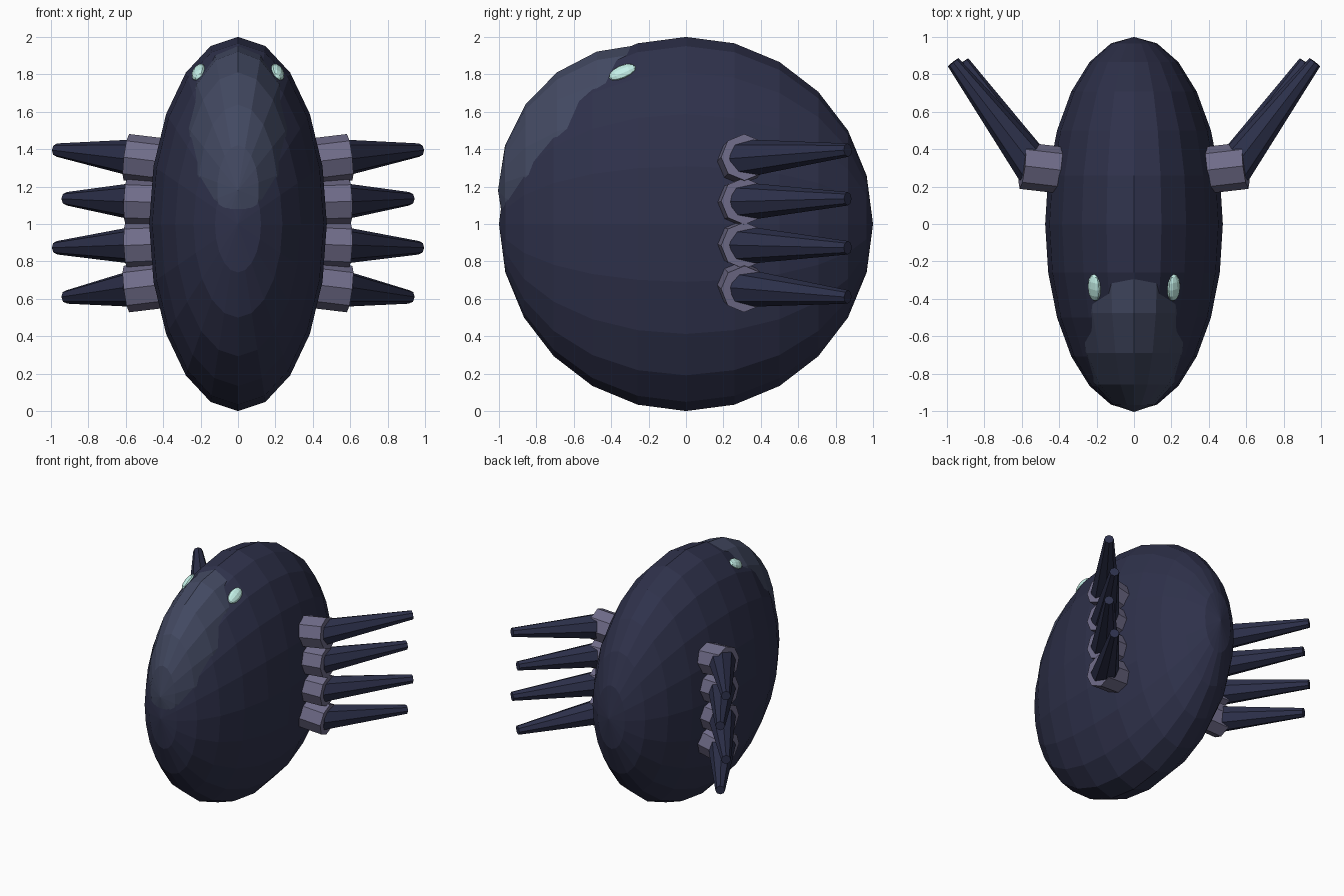
import bpy
from math import radians
from mathutils import Vector, Matrix

if "Cube" in bpy.data.objects:
    bpy.data.objects.remove(bpy.data.objects["Cube"])


def material(name, rgb):
    m = bpy.data.materials.new(name)
    m.diffuse_color = (*rgb, 1)
    m.use_nodes = True
    m.node_tree.nodes["Principled BSDF"].inputs["Base Color"].default_value = m.diffuse_color
    return m


NAVY = material("navy shell", (0.028, 0.031, 0.07))
SLATE = material("slate face", (0.055, 0.066, 0.12))
LEG = material("dark leg", (0.026, 0.03, 0.07))
JOINT = material("mauve joint", (0.16, 0.15, 0.25))
MINT = material("pale mint", (0.55, 0.87, 0.8))


def finish(name, mat):
    o = bpy.context.object
    o.name = name
    o.data.materials.append(mat)
    return o


def ellipsoid(name, centre, radii, segments, rings, mat):
    # flat-shaded sphere with its poles on the y axis
    bpy.ops.mesh.primitive_uv_sphere_add(segments=segments, ring_count=rings, radius=1)
    o = finish(name, mat)
    o.data.transform(Matrix.Rotation(radians(90), 4, 'X'))
    o.data.transform(Matrix.Diagonal((*radii, 1)))
    o.location = centre
    return o


def taper(name, start, end, r1, r2, mat, sides=8):
    # cone or prism running from start to end
    a, b = Vector(start), Vector(end)
    bpy.ops.mesh.primitive_cone_add(vertices=sides, radius1=r1, radius2=r2,
                                    depth=(b - a).length, location=(a + b) / 2)
    o = finish(name, mat)
    o.rotation_euler = (b - a).to_track_quat('Z', 'Y').to_euler()
    return o


# body and the paler face plate that breaks through its front
ellipsoid("body", (0, 0, 1), (0.475, 1, 1), 20, 12, NAVY)
ellipsoid("face_plate", (0, -0.24, 1.18), (0.36, 0.765, 0.78), 18, 10, SLATE)

for side, s in (("right", 1), ("left", -1)):
    # eye lying on the body surface
    eye = ellipsoid(side + "_eye", (s * 0.21, -0.34, 1.81), (1, 1, 1), 10, 6, MINT)
    normal = Vector((s * 0.95, -0.34, 0.81)).normalized()
    along = Vector((0, 0.92, 0.39)).normalized()
    across = normal.cross(along).normalized()
    frame = Matrix((across, along, normal)).transposed().to_4x4()
    eye.data.transform(frame @ Matrix.Diagonal((0.046, 0.077, 0.03, 1)))

    # four jointed legs: (joint height, rise, tip height, tip reach)
    legs = [(1.357, 0.025, 1.395, 0.967), (1.122, 0.008, 1.135, 0.915),
            (0.885, -0.008, 0.873, 0.967), (0.652, -0.025, 0.61, 0.915)]
    for i, (z, rise, tip_z, reach) in enumerate(legs, 1):
        taper(f"{side}_leg_joint_{i}", (s * 0.39, 0.288, z - rise),
              (s * 0.597, 0.312, z), 0.125, 0.125, JOINT)
        taper(f"{side}_leg_{i}", (s * 0.53, 0.296, z - rise * 0.3),
              (s * reach, 0.865, tip_z), 0.104, 0.036, LEG)
